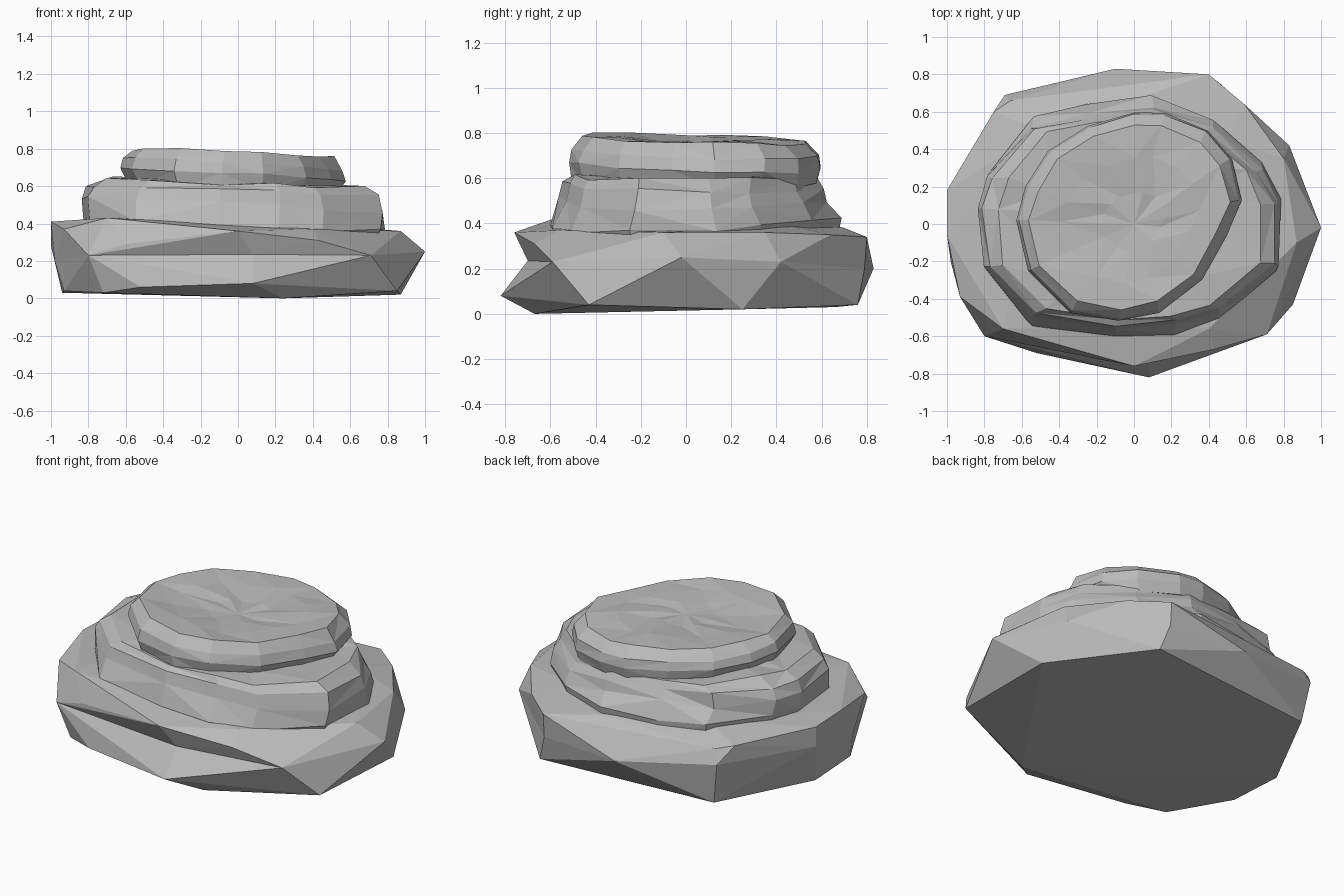
import bpy
import bmesh
import random
from mathutils import Vector

random.seed(7)

default_cube = bpy.data.objects.get("Cube")
if default_cube:
    bpy.data.objects.remove(default_cube, do_unlink=True)

# One plain stone colour
stone = bpy.data.materials.new("stone_grey")
stone.use_nodes = True
stone_colour = (.5, .5, .5, 1)
stone.diffuse_color = stone_colour
stone.node_tree.nodes["Principled BSDF"].inputs["Base Color"].default_value = stone_colour


def finish(bm, name):
    """Turn a bmesh into a flat shaded stone object."""
    bmesh.ops.recalc_face_normals(bm, faces=bm.faces[:])
    mesh = bpy.data.meshes.new(name)
    bm.to_mesh(mesh)
    bm.free()
    mesh.materials.append(stone)
    rock = bpy.data.objects.new(name, mesh)
    bpy.context.collection.objects.link(rock)
    return rock


def chiselled_rock(name, corners):
    """Faceted boulder spanning its outermost corners."""
    bm = bmesh.new()
    for corner in corners:
        bm.verts.new(corner)
    result = bmesh.ops.convex_hull(bm, input=bm.verts[:])
    spare = set(result["geom_interior"]) | set(result["geom_unused"])
    spare = [item for item in spare if isinstance(item, bmesh.types.BMVert)]
    bmesh.ops.delete(bm, geom=spare, context="VERTS")
    return finish(bm, name)


def layered_rock(name, outline, layers, centre_height, roughness):
    """Stack scaled, tilted copies of an outline and skin them with triangles."""
    bm = bmesh.new()
    rings = []
    for scale_x, scale_y, height, tilt_x, tilt_y in layers:
        ring = []
        for x, y in outline:
            spot = Vector((x * scale_x, y * scale_y, 0))
            spot.z = height + tilt_x * x + tilt_y * y
            spot.x += random.uniform(-roughness, roughness) * .7
            spot.y += random.uniform(-roughness, roughness) * .7
            spot.z += random.uniform(-roughness, roughness)
            ring.append(bm.verts.new(spot))
        rings.append(ring)
    count = len(outline)
    for lower, upper in zip(rings, rings[1:]):
        for i in range(count):
            j = (i + 1) % count
            a, b, c, d = lower[i], lower[j], upper[j], upper[i]
            # Irregular diagonals give the broken stone look
            if random.random() < .5:
                bm.faces.new((a, b, c))
                bm.faces.new((a, c, d))
            else:
                bm.faces.new((a, b, d))
                bm.faces.new((b, c, d))
    # Underside cap and a fan over the top
    bm.faces.new(rings[0][::-1])
    peak = bm.verts.new((0, 0, centre_height))
    for i in range(count):
        bm.faces.new((rings[-1][i], rings[-1][(i + 1) % count], peak))
    return finish(bm, name)


# Corners around the sides and back, where foot and ledge run together
shared_corners = [
    (1, -.02, .25), (.83, .42, .23), (.4, .79, .2), (-.1, .83, .2),
    (-.69, .69, .28), (-1, .18, .28), (-.98, -.2, .2), (-.8, -.6, .23),
    (.71, -.59, .23), (.08, -.7, .235),
]

# Broad foot of the rock
foot_corners = shared_corners + [
    (-.94, .1, .03), (-.72, -.58, .03), (.24, -.67, 0), (.85, -.43, .04),
    (.87, .25, .02), (.45, .76, .04), (-.65, .66, .03),
    (.08, -.82, .08), (-.52, -.69, .06), (-.93, -.25, .04),
]
chiselled_rock("rock_foot", foot_corners)

# Ledge on the foot, overhanging only at the front
ledge_corners = shared_corners + [
    (-1, -.06, .41), (-.93, -.39, .37), (-.7, -.56, .43), (-.6, -.64, .29),
    (0, -.76, .36), (.43, -.67, .31), (.87, -.1, .36),
    (.8, .35, .36), (.59, .64, .35), (.4, .8, .34), (.1, .7, .38),
    (-.66, .66, .36), (-.75, .6, .38), (-1, .18, .4), (-.5, .5, .43),
    (.5, .45, .39), (-.3, -.56, .41), (.4, -.56, .37),
]
chiselled_rock("rock_ledge", ledge_corners)

# Middle tier, leaning inward at front and back
middle_outline = [
    (.78, .13), (.68, .33), (.42, .56), (.1, .69), (-.25, .64), (-.54, .57),
    (-.78, .28), (-.83, .1), (-.8, -.25), (-.55, -.54), (-.1, -.61),
    (.22, -.59), (.46, -.51), (.77, -.24),
]
middle_layers = [
    (.95, .97, .3, 0, 0),
    (1, 1, .4, -.04, .03),
    (1, .91, .5, -.04, 0),
    (.97, .88, .575, -.04, -.01),
    (.87, .85, .615, -.03, 0),
    (.6, .6, .62, -.03, 0),
]
layered_rock("middle_tier", middle_outline, middle_layers, .64, .015)

# Upper tier with a shallow dished top
upper_outline = [
    (.58, .13), (.52, .35), (.4, .5), (.17, .6), (0, .6), (-.25, .53),
    (-.46, .39), (-.58, .2), (-.635, .02), (-.57, -.25), (-.34, -.47),
    (-.08, -.52), (.14, -.47), (.36, -.3), (.5, -.06),
]
upper_layers = [
    (.92, .97, .58, -.04, 0),
    (1, 1, .66, -.05, -.02),
    (.97, .98, .715, -.05, -.01),
    (.88, .88, .775, -.03, -.02),
    (.6, .6, .77, -.01, -.01),
    (.28, .28, .755, 0, 0),
]
layered_rock("upper_tier", upper_outline, upper_layers, .75, .009)
